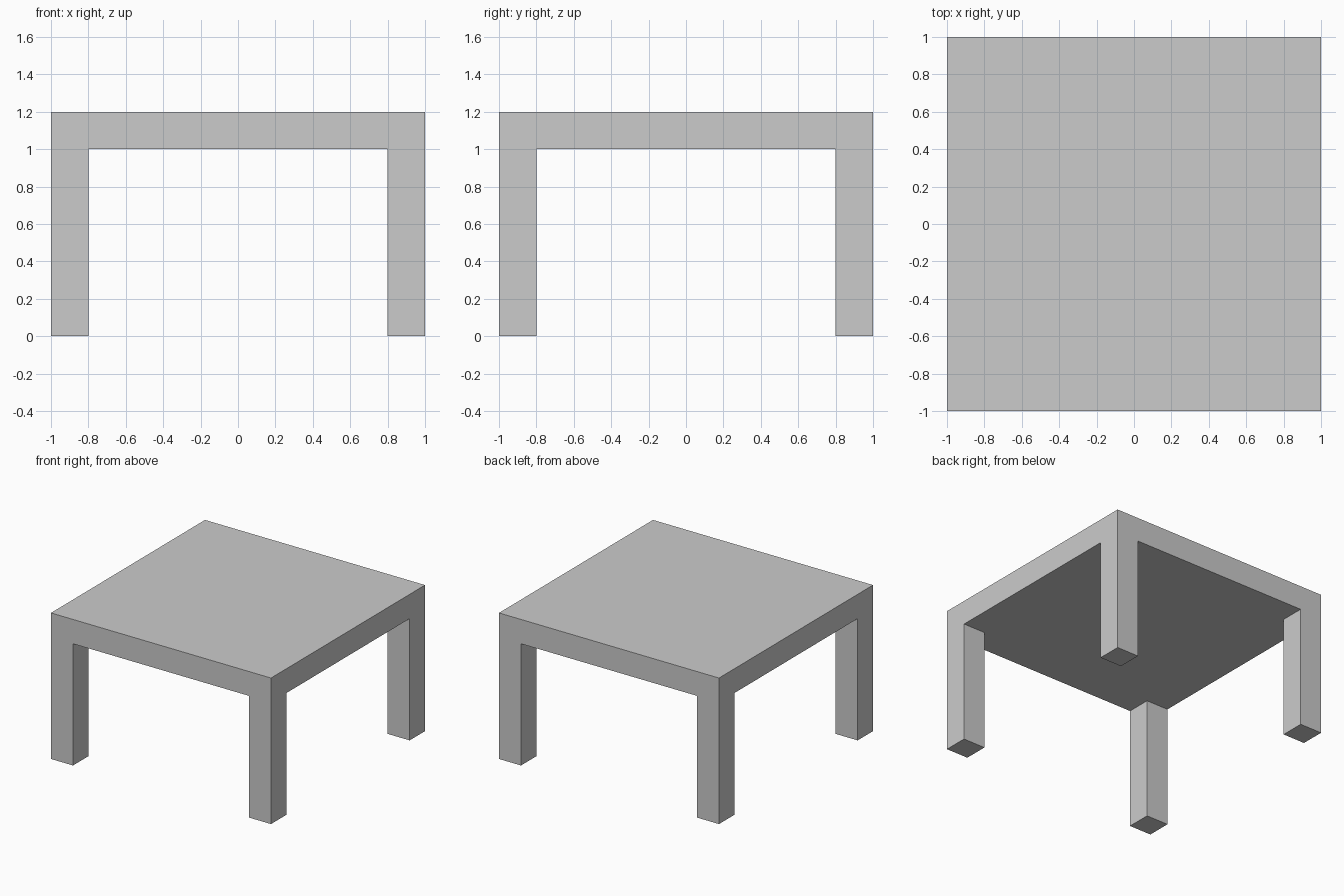
import bpy
import bmesh
from mathutils import Matrix, Vector

if "Cube" in bpy.data.objects:
    bpy.data.objects.remove(bpy.data.objects["Cube"])

HALF, INNER, UNDERSIDE, THICK = 1.0, 0.8, 1.0, 0.2

bm = bmesh.new()

# Square tabletop slab
bmesh.ops.create_cube(bm, size=1.0, matrix=Matrix.Translation((0, 0, UNDERSIDE + THICK / 2))
                      @ Matrix.Diagonal((2 * HALF, 2 * HALF, THICK, 1)))

# Cut lines marking out the leg footprints
for axis in (Vector((1, 0, 0)), Vector((0, 1, 0))):
    for side in (-1, 1):
        geom = bm.verts[:] + bm.edges[:] + bm.faces[:]
        bmesh.ops.bisect_plane(bm, geom=geom, plane_co=axis * INNER * side, plane_no=axis)

# Four square legs pulled down from the corners, flush with the top's sides
corners = []
for f in bm.faces:
    c = f.calc_center_median()
    if c.z < UNDERSIDE + 0.01 and abs(c.x) > INNER and abs(c.y) > INNER:
        corners.append(f)
feet = bmesh.ops.extrude_discrete_faces(bm, faces=corners)["faces"]
foot_verts = list({v for f in feet for v in f.verts})
bmesh.ops.translate(bm, verts=foot_verts, vec=(0, 0, -UNDERSIDE))

# Merge coplanar faces so each side is one clean surface
bmesh.ops.dissolve_limit(bm, angle_limit=0.01, verts=bm.verts[:], edges=bm.edges[:])
bmesh.ops.recalc_face_normals(bm, faces=bm.faces[:])

mesh = bpy.data.meshes.new("table")
bm.to_mesh(mesh)
bm.free()
bpy.context.collection.objects.link(bpy.data.objects.new("table", mesh))
